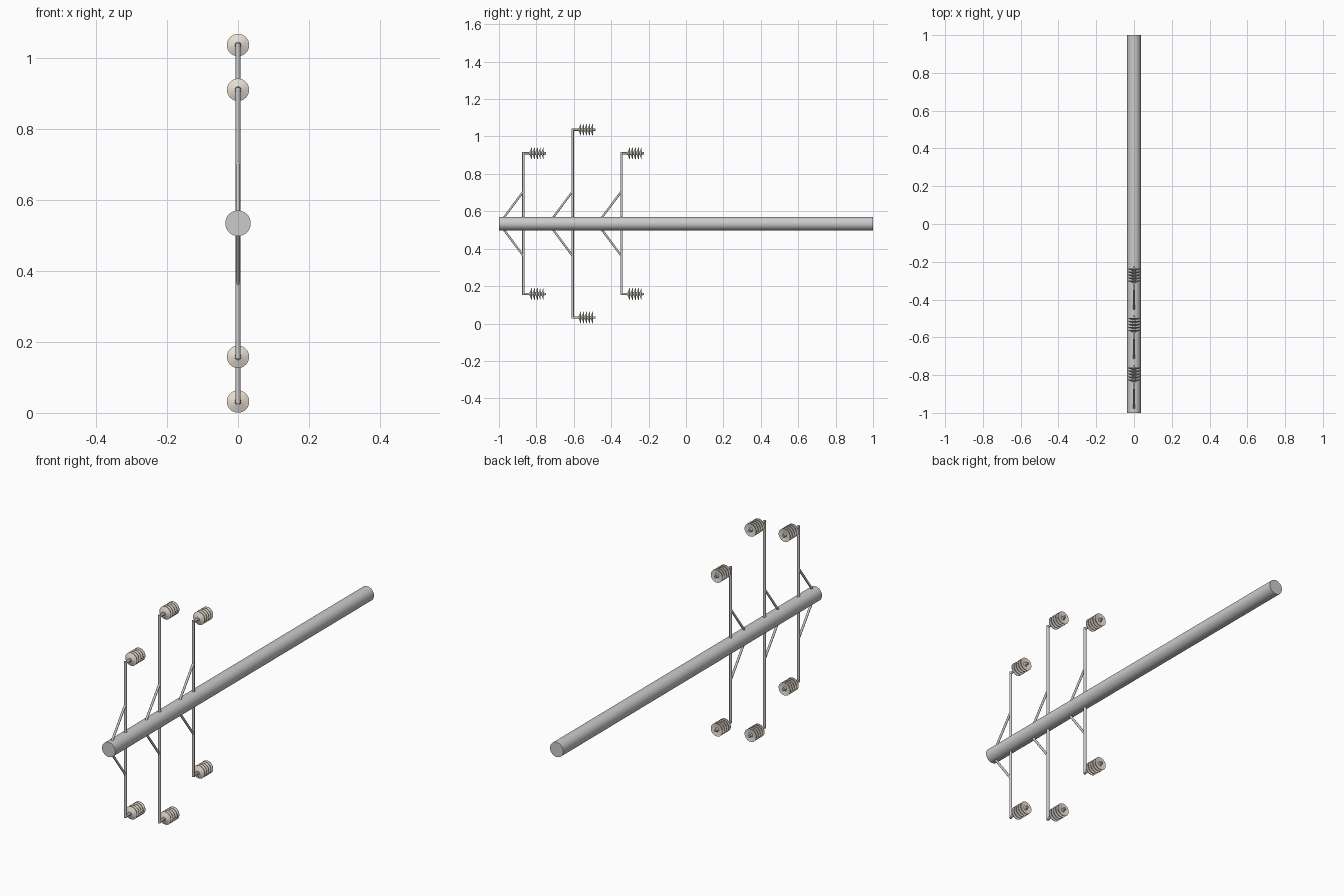
import bpy, bmesh, math
from mathutils import Vector, Matrix

if "Cube" in bpy.data.objects:
    bpy.data.objects.remove(bpy.data.objects["Cube"])

ZC = 0.534          # height of the pole axis
R_POLE = 0.036


def material(name, rgb):
    m = bpy.data.materials.new(name)
    m.diffuse_color = (*rgb, 1)
    m.use_nodes = True
    m.node_tree.nodes["Principled BSDF"].inputs["Base Color"].default_value = m.diffuse_color
    return m


ceramic = material("ceramic", (0.80, 0.73, 0.65))


def finish(name, bm, mat=None):
    bmesh.ops.recalc_face_normals(bm, faces=bm.faces)
    me = bpy.data.meshes.new(name)
    bm.to_mesh(me)
    bm.free()
    ob = bpy.data.objects.new(name, me)
    bpy.context.collection.objects.link(ob)
    if mat:
        me.materials.append(mat)
    bpy.ops.object.select_all(action='DESELECT')
    ob.select_set(True)
    bpy.context.view_layer.objects.active = ob
    bpy.ops.object.shade_smooth_by_angle(angle=math.radians(35))
    return ob


def add_rod(bm, a, b, r, sides=16):
    a, b = Vector(a), Vector(b)
    d = b - a
    mat = Matrix.Translation((a + b) / 2) @ d.to_track_quat('Z', 'Y').to_matrix().to_4x4()
    bmesh.ops.create_cone(bm, cap_ends=True, segments=sides, radius1=r, radius2=r,
                          depth=d.length, matrix=mat)


def lathe_y(bm, profile, y, z, sides=32):
    # Revolve (radius, offset) points about an axis parallel to y
    rings = []
    for r, o in profile:
        rings.append([bm.verts.new((r * math.cos(t), y + o, z + r * math.sin(t)))
                      for t in (2 * math.pi * i / sides for i in range(sides))])
    for p, q in zip(rings, rings[1:]):
        for i in range(sides):
            j = (i + 1) % sides
            bm.faces.new((p[i], p[j], q[j], q[i]))
    bm.faces.new(rings[0])
    bm.faces.new(rings[-1])


# Pole
bm = bmesh.new()
add_rod(bm, (0, -1, ZC), (0, 1, ZC), R_POLE, 32)
finish("pole", bm)

# Bell-shaped insulator profile: five thin sheds on a core
shed_profile = [(0.008, 0.030)]
for k in range(5):
    s = 0.034 + 0.0158 * k
    shed_profile += [(0.009, s), (0.0315, s + 0.009), (0.0315, s + 0.011), (0.010, s + 0.008)]
shed_profile.append((0.008, 0.112))

for label, y, half in (("outer", -0.869, 0.376), ("middle", -0.606, 0.502), ("inner", -0.345, 0.376)):
    # Cross arm running through the pole
    bm = bmesh.new()
    add_rod(bm, (0, y, ZC - half - 0.006), (0, y, ZC + half + 0.006), 0.0065)
    finish(label + "_cross_arm", bm)
    for side, s in (("upper", 1), ("lower", -1)):
        z = ZC + s * half
        # Diagonal brace
        bm = bmesh.new()
        add_rod(bm, (0, y - 0.106, ZC + s * 0.031), (0, y, ZC + s * 0.173), 0.0055)
        finish(f"{label}_{side}_brace", bm)
        # Pin carrying the insulator
        bm = bmesh.new()
        add_rod(bm, (0, y, z), (0, y + 0.121, z), 0.006)
        finish(f"{label}_{side}_pin", bm)
        # Insulator
        bm = bmesh.new()
        lathe_y(bm, shed_profile, y, z)
        finish(f"{label}_{side}_insulator", bm, ceramic)
